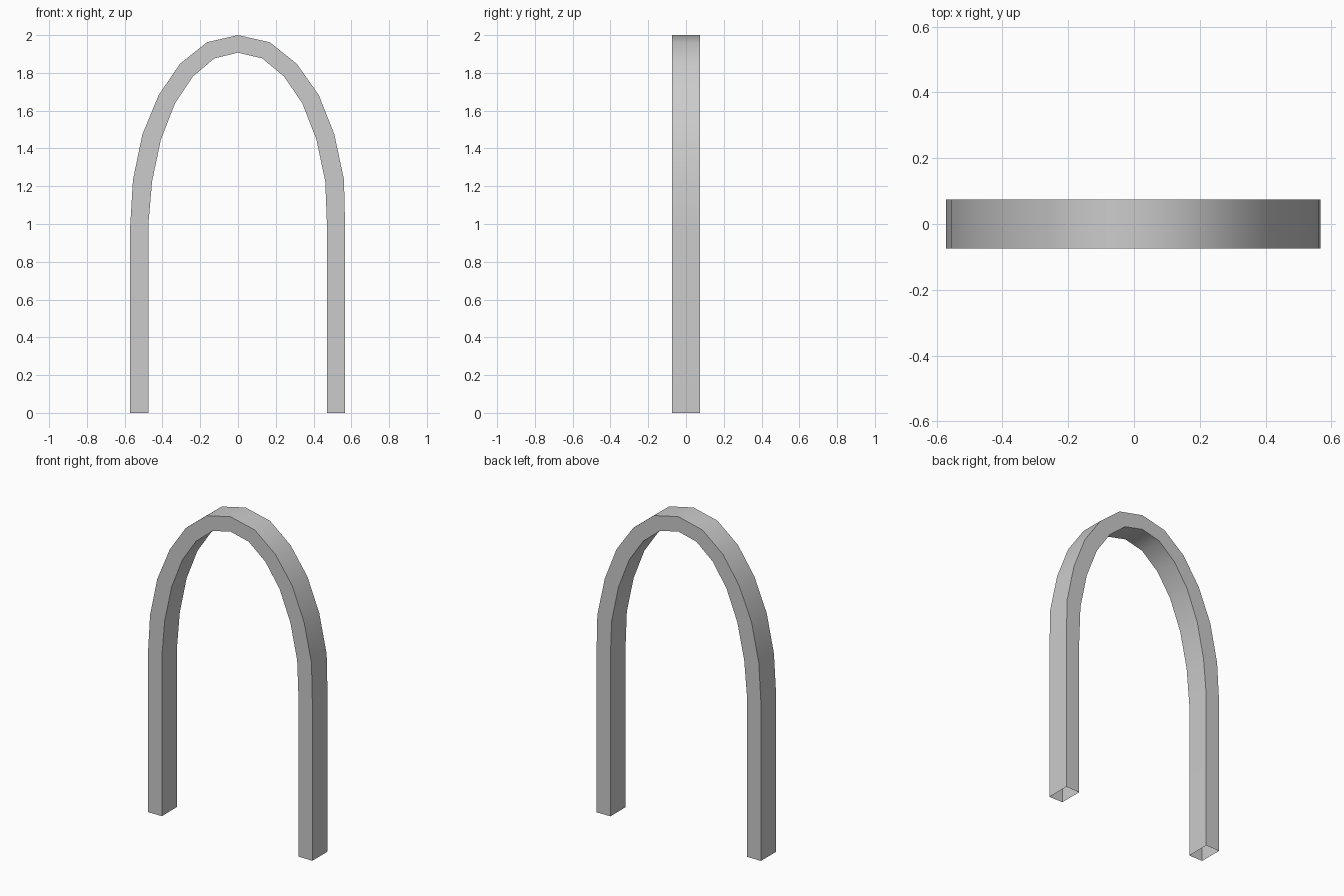
import bpy, bmesh

if "Cube" in bpy.data.objects:
    bpy.data.objects.remove(bpy.data.objects["Cube"])

HALF_DEPTH = 0.075

# Stations along the arch, left foot to right foot: outer x, z, inner x, z
stations = [
    (-0.571, 0.0, -0.475, 0.0), (-0.571, 0.985, -0.475, 0.995),
    (-0.556, 1.235, -0.455, 1.225), (-0.506, 1.475, -0.408, 1.448),
    (-0.420, 1.682, -0.333, 1.640), (-0.308, 1.847, -0.238, 1.782),
    (-0.165, 1.962, -0.125, 1.877), (0.0, 2.0, 0.0, 1.907),
    (0.169, 1.962, 0.128, 1.877), (0.312, 1.847, 0.243, 1.782),
    (0.428, 1.682, 0.340, 1.640), (0.510, 1.475, 0.415, 1.448),
    (0.561, 1.235, 0.462, 1.225), (0.567, 0.985, 0.471, 0.995),
    (0.567, 0.0, 0.471, 0.0),
]

# Arch: a rectangular tube swept over the stations, open at both feet
bm = bmesh.new()
rings = []
for ox, oz, ix, iz in stations:
    corners = [(ox, -HALF_DEPTH, oz), (ox, HALF_DEPTH, oz),
               (ix, HALF_DEPTH, iz), (ix, -HALF_DEPTH, iz)]
    rings.append([bm.verts.new(c) for c in corners])
for a, b in zip(rings, rings[1:]):
    for i in range(4):
        j = (i + 1) % 4
        bm.faces.new((a[i], b[i], b[j], a[j]))
bm.normal_update()
# Outward check: the first face is the outer side of the left leg
if bm.faces[:][0].normal.x > 0:
    bmesh.ops.reverse_faces(bm, faces=bm.faces[:])

mesh = bpy.data.meshes.new("arch")
bm.to_mesh(mesh)
bm.free()
arch = bpy.data.objects.new("arch", mesh)
bpy.context.collection.objects.link(arch)

# Smooth along the curve, sharp along the four long edges
bpy.context.view_layer.objects.active = arch
arch.select_set(True)
bpy.ops.object.shade_smooth_by_angle(angle=0.6)
